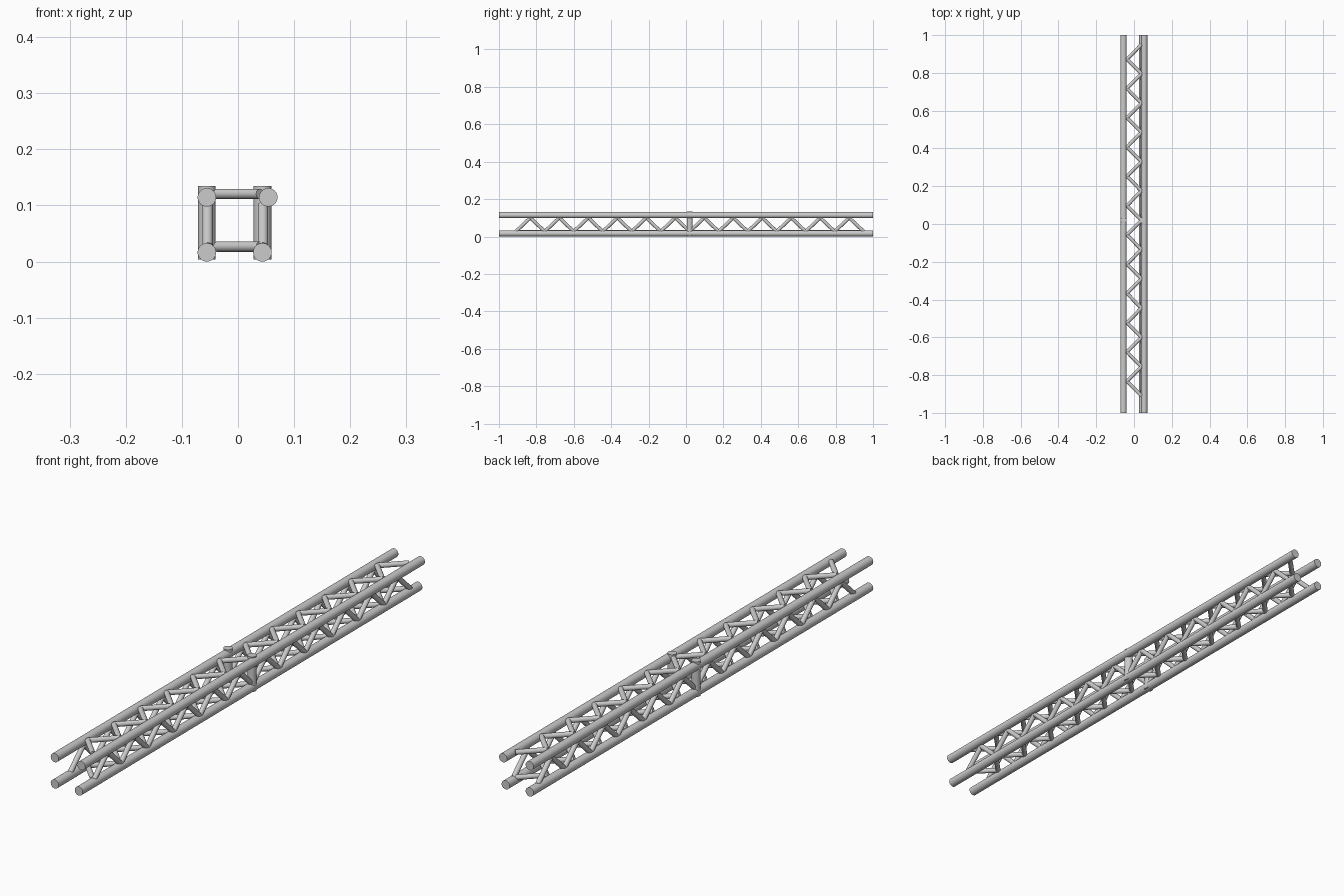
import bpy
import bmesh
from math import radians
from mathutils import Vector, Matrix

if "Cube" in bpy.data.objects:
    bpy.data.objects.remove(bpy.data.objects["Cube"])

TUBE_R, BRACE_R = 0.0165, 0.0093
MID_Y, HALF_STEP, BAYS = 0.02, 0.0775, 12


def add_rod(bm, a, b, r, sides):
    """Capped cylinder running from a to b."""
    a, b = Vector(a), Vector(b)
    d = b - a
    rot = d.to_track_quat('Z', 'Y').to_matrix().to_4x4()
    bmesh.ops.create_cone(bm, cap_ends=True, segments=sides, radius1=r, radius2=r,
                          depth=d.length, matrix=Matrix.Translation((a + b) / 2) @ rot)


def make_part(name, rods, r, sides):
    bm = bmesh.new()
    for a, b in rods:
        add_rod(bm, a, b, r, sides)
    mesh = bpy.data.meshes.new(name)
    bm.to_mesh(mesh)
    bm.free()
    ob = bpy.data.objects.new(name, mesh)
    bpy.context.collection.objects.link(ob)
    bpy.ops.object.select_all(action='DESELECT')
    ob.select_set(True)
    bpy.context.view_layer.objects.active = ob
    bpy.ops.object.shade_smooth_by_angle(angle=radians(35))
    return ob


def zigzag(outer, inner):
    """Rods alternating between two (x, z) lines along y."""
    y0 = MID_Y - BAYS * HALF_STEP
    pts = []
    for i in range(2 * BAYS + 1):
        x, z = inner if i % 2 else outer
        pts.append((x, y0 + i * HALF_STEP, z))
    return list(zip(pts, pts[1:]))


# four long chord tubes
chords = {
    "bottom_left_chord": (-0.0555, 0.0165),
    "bottom_right_chord": (0.0435, 0.0165),
    "top_left_chord": (-0.0555, 0.1145),
    "top_right_chord": (0.0540, 0.1145),
}
for name, (x, z) in chords.items():
    make_part(name, [((x, -1, z), (x, 1, z))], TUBE_R, 32)

# zigzag lacing on the four faces
lacing = {
    "left_lacing": ((-0.054, 0.027), (-0.054, 0.100)),
    "right_lacing": ((0.0445, 0.027), (0.0445, 0.100)),
    "top_lacing": ((0.039, 0.1205), (-0.037, 0.1205)),
    "bottom_lacing": ((0.039, 0.0265), (-0.037, 0.0265)),
}
for name, (outer, inner) in lacing.items():
    make_part(name, zigzag(outer, inner), BRACE_R, 20)

# upright posts at mid span
for name, x in (("left_post", -0.0555), ("right_post", 0.0435)):
    make_part(name, [((x, MID_Y, 0.004), (x, MID_Y, 0.1345))], 0.0158, 32)
